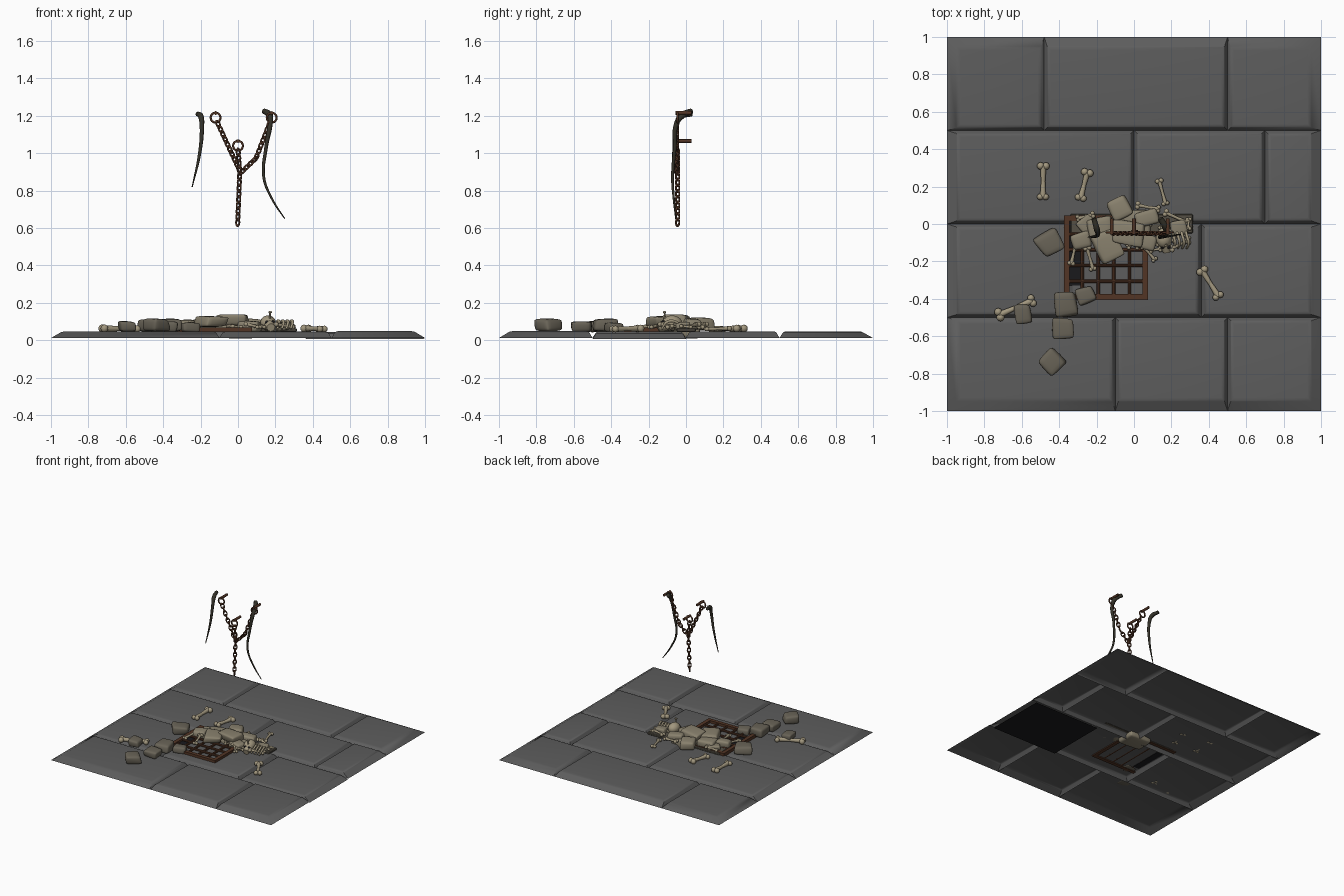
import bpy, bmesh, math, random
from mathutils import Vector, Matrix

if "Cube" in bpy.data.objects:
    bpy.data.objects.remove(bpy.data.objects["Cube"])

random.seed(7)

def mat(name, c):
    m = bpy.data.materials.new(name)
    m.diffuse_color = (*c, 1)
    m.use_nodes = True
    m.node_tree.nodes["Principled BSDF"].inputs["Base Color"].default_value = m.diffuse_color
    return m

STONE = mat("floor_stone", (0.11, 0.11, 0.11))
DARK = mat("dark_pit", (0.01, 0.01, 0.012))
RUST = mat("rusty_iron", (0.085, 0.035, 0.018))
WOOD = mat("old_wood", (0.09, 0.08, 0.06))
ROCK = mat("rubble_dark", (0.14, 0.125, 0.095))
PALE = mat("rubble_pale", (0.25, 0.22, 0.155))
BONE = mat("bone", (0.36, 0.31, 0.21))
VINE = mat("vine", (0.035, 0.032, 0.022))

def finish(bm, name, m, angle=None):
    me = bpy.data.meshes.new(name)
    bm.to_mesh(me)
    bm.free()
    ob = bpy.data.objects.new(name, me)
    bpy.context.collection.objects.link(ob)
    me.materials.append(m)
    if angle:
        for o in bpy.context.selected_objects:
            o.select_set(False)
        ob.select_set(True)
        bpy.context.view_layer.objects.active = ob
        bpy.ops.object.shade_smooth_by_angle(angle=math.radians(angle))
    return ob

def add_box(bm, lo, hi):
    lo, hi = Vector(lo), Vector(hi)
    s = hi - lo
    bmesh.ops.create_cube(bm, size=1, matrix=Matrix.Translation((lo + hi) / 2) @ Matrix.Diagonal((*s, 1)))

def add_ball(bm, p, r, seg=10):
    bmesh.ops.create_uvsphere(bm, u_segments=seg, v_segments=seg * 2 // 3, radius=r, matrix=Matrix.Translation(p))

def along(d):
    return Vector(d).to_track_quat('Z', 'Y').to_matrix().to_4x4()

def add_rod(bm, a, b, r1, r2, seg=10):
    a, b = Vector(a), Vector(b)
    bmesh.ops.create_cone(bm, cap_ends=True, segments=seg, radius1=r1, radius2=r2, depth=(b - a).length,
                          matrix=Matrix.Translation((a + b) / 2) @ along(b - a))

def add_torus(bm, M, R, r, n=14, k=7):
    rings = [[bm.verts.new(M @ Vector(((R + r * math.cos(q)) * math.cos(p), r * math.sin(q),
              (R + r * math.cos(q)) * math.sin(p))))
              for q in [2 * math.pi * j / k for j in range(k)]] for p in [2 * math.pi * i / n for i in range(n)]]
    for i in range(n):
        for j in range(k):
            i2, j2 = (i + 1) % n, (j + 1) % k
            bm.faces.new((rings[i][j], rings[i][j2], rings[i2][j2], rings[i2][j]))

# Floor slabs: open-bottomed, sloped rims, rows of staggered joints
rows = [(-1, -.5, [-1, -.1, .5, 1]), (-.5, 0, [-1, -.35, .36, 1]), (0, .5, [-1, 0, .7, 1]), (.5, 1, [-1, -.48, .5, 1])]
for y0, y1, xs in rows:
    for i in range(3):
        x0, x1 = xs[i], xs[i + 1]
        low = y0 == -.5 and i == 2
        zt = .04 if low else .047 + random.uniform(-.002, .003)
        zb = .006 if low else .012
        e = lambda v: .06 if abs(v) == 1 else .022
        bm = bmesh.new()
        c = [(x0, y0), (x1, y0), (x1, y1), (x0, y1)]
        t = [(x0 + e(x0), y0 + e(y0)), (x1 - e(x1), y0 + e(y0)), (x1 - e(x1), y1 - e(y1)), (x0 + e(x0), y1 - e(y1))]
        vb = [bm.verts.new((*p, zb)) for p in c]
        vt = [bm.verts.new((*p, zt)) for p in t]
        top = bm.faces.new(vt)
        for k in range(4):
            bm.faces.new((vb[k], vb[(k + 1) % 4], vt[(k + 1) % 4], vt[k]))
        bmesh.ops.bevel(bm, geom=list(top.edges), offset=.012, segments=3, affect='EDGES', profile=.5)
        finish(bm, "floor_slab", STONE, 50)

# Dark underside below the sunken slab
bm = bmesh.new()
bm.faces.new([bm.verts.new(p) for p in ((.36, -.5, 0), (.36, 0, 0), (.96, 0, 0), (.96, -.5, 0))])
finish(bm, "sunken_slab_underside", DARK)

# Rusted grate with a dark drain beneath
bm = bmesh.new()
X0, X1, Y0, Y1 = -.375, .075, -.405, .045
for a, b in (((X0, Y0), (X1, Y0 + .03)), ((X0, Y1 - .03), (X1, Y1)), ((X0, Y0), (X0 + .03, Y1)), ((X1 - .03, Y0), (X1, Y1))):
    add_box(bm, (*a, .04), (*b, .068))
for i in range(1, 5):
    x, y = X0 + .015 + i * .084, Y0 + .015 + i * .084
    add_rod(bm, (x, Y0 + .01, .054), (x, Y1 - .01, .054), .009, .009, 8)
    add_rod(bm, (X0 + .01, y, .058), (X1 - .01, y, .058), .009, .009, 8)
finish(bm, "grate", RUST, 40)
bm = bmesh.new()
add_box(bm, (-.35, -.33, .045), (-.27, .02, .051))
finish(bm, "drain_shadow", DARK)

# Wooden plank under the pile
bm = bmesh.new()
add_box(bm, (-.34, -.05, .044), (.315, .053, .064))
bmesh.ops.bevel(bm, geom=bm.edges[:], offset=.005, segments=1, affect='EDGES')
finish(bm, "plank", WOOD)

# Rubble: jittered, bevelled and softened blocks
def rock(x, y, z, sx, sy, sz, rot, m):
    bm = bmesh.new()
    bmesh.ops.create_cube(bm, size=2)
    for v in bm.verts:
        v.co = Vector([k * random.uniform(.72, 1.05) for k in v.co])
        v.co = Vector((v.co.x * sx, v.co.y * sy, v.co.z * sz))
    bmesh.ops.bevel(bm, geom=bm.edges[:], offset=min(sx, sy, sz) * .5, segments=2, affect='EDGES', profile=.5)
    bmesh.ops.transform(bm, matrix=Matrix.Translation((x, y, z)) @ Matrix.Rotation(math.radians(rot), 4, 'Z'), verts=bm.verts)
    ob = finish(bm, "rubble", m, 80)
    ob.modifiers.new("soften", 'SUBSURF').levels = 1

for x, y, sx, sy, sz, rot in [(-.45, -.1, .075, .075, .038, 30), (-.37, -.43, .07, .075, .04, 5),
        (-.26, -.38, .055, .05, .03, 20), (-.38, -.56, .063, .065, .035, 0), (-.59, -.48, .05, .06, .034, 8),
        (-.44, -.74, .072, .068, .04, 40)]:
    rock(x, y, .04 + sz, sx, sy, sz, rot, ROCK)
for x, y, z, sx, sy, sz, rot in [(-.08, .085, .085, .065, .062, .04, 25), (-.03, -.05, .105, .1, .07, .035, -10),
        (-.14, -.12, .1, .075, .085, .035, 25), (-.18, -.02, .085, .08, .06, .035, 10),
        (-.28, -.09, .08, .06, .05, .035, 15), (-.25, 0, .07, .055, .045, .025, 40),
        (.07, .03, .085, .07, .05, .035, 15), (.06, -.09, .075, .07, .05, .032, -20),
        (.24, -.02, .075, .05, .05, .028, 10), (-.02, -.01, .05, .13, .09, .045, 0)]:
    rock(x, y, z, sx, sy, sz, rot, PALE)

# Long bones with two-lobed ends
def bone(a, b, r=.014):
    a, b = Vector(a), Vector(b)
    d = (b - a).normalized()
    side = d.cross(Vector((0, 0, 1)))
    side = side.normalized() if side.length > .1 else Vector((1, 0, 0))
    bm = bmesh.new()
    m = (a + b) / 2
    add_rod(bm, a, m, r * 1.15, r * .8)
    add_rod(bm, m, b, r * .8, r * 1.15)
    for p, s in ((a, 1.35), (b, 1.2)):
        for k in (-1, 1):
            add_ball(bm, p + side * k * r * .95, r * s)
    finish(bm, "bone", BONE, 60)

for x0, y0, x1, y1, r in [(-.485, .31, -.487, .145, .015), (-.25, .275, -.285, .14, .015), (.135, .23, .168, .11, .01),
        (.365, -.25, .45, -.385, .015), (-.72, -.485, -.545, -.41, .016), (-.31, -.1, -.335, -.21, .01),
        (-.25, -.13, -.22, -.24, .01), (.05, -.12, .11, -.19, .009), (.17, .06, .28, .01, .01), (-.22, .05, -.3, .03, .009),
        (.02, .1, .13, .08, .01), (.2, -.13, .29, -.09, .01)]:
    over = -.34 < x0 < .3 and y0 < .2
    bone((x0, y0, .085 if over else .063), (x1, y1, .07 if over else .06), r)
bone((.17, -.11, .11), (.172, -.115, .15), .005)
for i in range(14):
    x, y = random.uniform(-.05, .3), random.uniform(-.15, .08)
    t = random.uniform(0, 6.28)
    bone((x, y, .075), (x + .05 * math.cos(t), y + .05 * math.sin(t), .07), .008)

# Skull: cranium, face, sockets
bm = bmesh.new()
bmesh.ops.create_uvsphere(bm, u_segments=16, v_segments=10, radius=.045,
                          matrix=Matrix.Translation((.16, -.075, .092)) @ Matrix.Diagonal((.95, 1.2, .9, 1)))
add_rod(bm, (.168, -.1, .082), (.176, -.15, .068), .034, .022, 10)
finish(bm, "skull", BONE, 60)
bm = bmesh.new()
for dx in (-.016, .016):
    add_ball(bm, (.17 + dx, -.122, .095), .011)
finish(bm, "eye_sockets", DARK, 60)

# Tubes: ribs and hanging vines
def tube(name, pts, radii, m):
    cu = bpy.data.curves.new(name, 'CURVE')
    cu.dimensions = '3D'
    cu.bevel_depth, cu.bevel_resolution, cu.resolution_u, cu.use_fill_caps = 1, 2, 6, True
    s = cu.splines.new('BEZIER')
    s.bezier_points.add(len(pts) - 1)
    for p, co, r in zip(s.bezier_points, pts, radii):
        p.co, p.radius = co, r
        p.handle_left_type = p.handle_right_type = 'AUTO'
    ob = bpy.data.objects.new(name, cu)
    bpy.context.collection.objects.link(ob)
    cu.materials.append(m)
    for o in bpy.context.selected_objects:
        o.select_set(False)
    ob.select_set(True)
    bpy.context.view_layer.objects.active = ob
    bpy.ops.object.convert(target='MESH')

for i in range(4):
    x = .21 + i * .024
    tube("rib", [(x, -.13, .06), (x + .01, -.1, .098), (x, -.06, .1), (x - .01, -.02, .07)], [.006, .008, .008, .005], BONE)
tube("vine_left", [(-.215, .03, 1.21), (-.198, -.03, 1.195), (-.193, -.052, 1.14), (-.205, -.065, 1.0), (-.245, -.07, .82)],
     [.013, .016, .012, .009, .003], VINE)
tube("vine_right", [(.14, .03, 1.225), (.168, -.015, 1.205), (.172, -.05, 1.16), (.15, -.06, 1.03), (.138, -.072, .87),
                    (.185, -.065, .75), (.25, -.055, .65)], [.015, .018, .014, .01, .008, .006, .003], VINE)

# Pegs and rings
bm = bmesh.new()
for x, z, zp in ((-.12, 1.19, 1.215), (0, 1.04, 1.065), (.18, 1.19, 1.215)):
    add_rod(bm, (x, -.055, zp), (x, .03, zp), .01, .01, 10)
    add_torus(bm, Matrix.Translation((x, -.045, z)), .026, .006, 18)
finish(bm, "wall_pegs_and_rings", RUST, 60)

# Chains of alternating links
def chain(name, a, b):
    a, b = Vector(a), Vector(b)
    n = max(2, round((b - a).length / .031))
    bm = bmesh.new()
    for i in range(n):
        p = a.lerp(b, (i + .5) / n)
        spin = Matrix.Rotation(math.radians(45 + 90 * (i % 2)), 4, 'Z')
        add_torus(bm, Matrix.Translation(p) @ along(b - a) @ spin @ Matrix.Diagonal((.85, 1, 1.3, 1)), .0145, .0055)
    finish(bm, name, RUST, 60)

chain("chain_left", (-.112, -.05, 1.168), (.012, -.05, .9))
chain("chain_right", (.172, -.05, 1.168), (.095, -.05, .97))
chain("chain_right_slack", (.098, -.05, .975), (.015, -.05, .895))
chain("chain_middle", (0, -.045, 1.02), (.01, -.045, .9))
chain("chain_hanging", (.01, -.045, .92), (-.002, -.045, .615))
